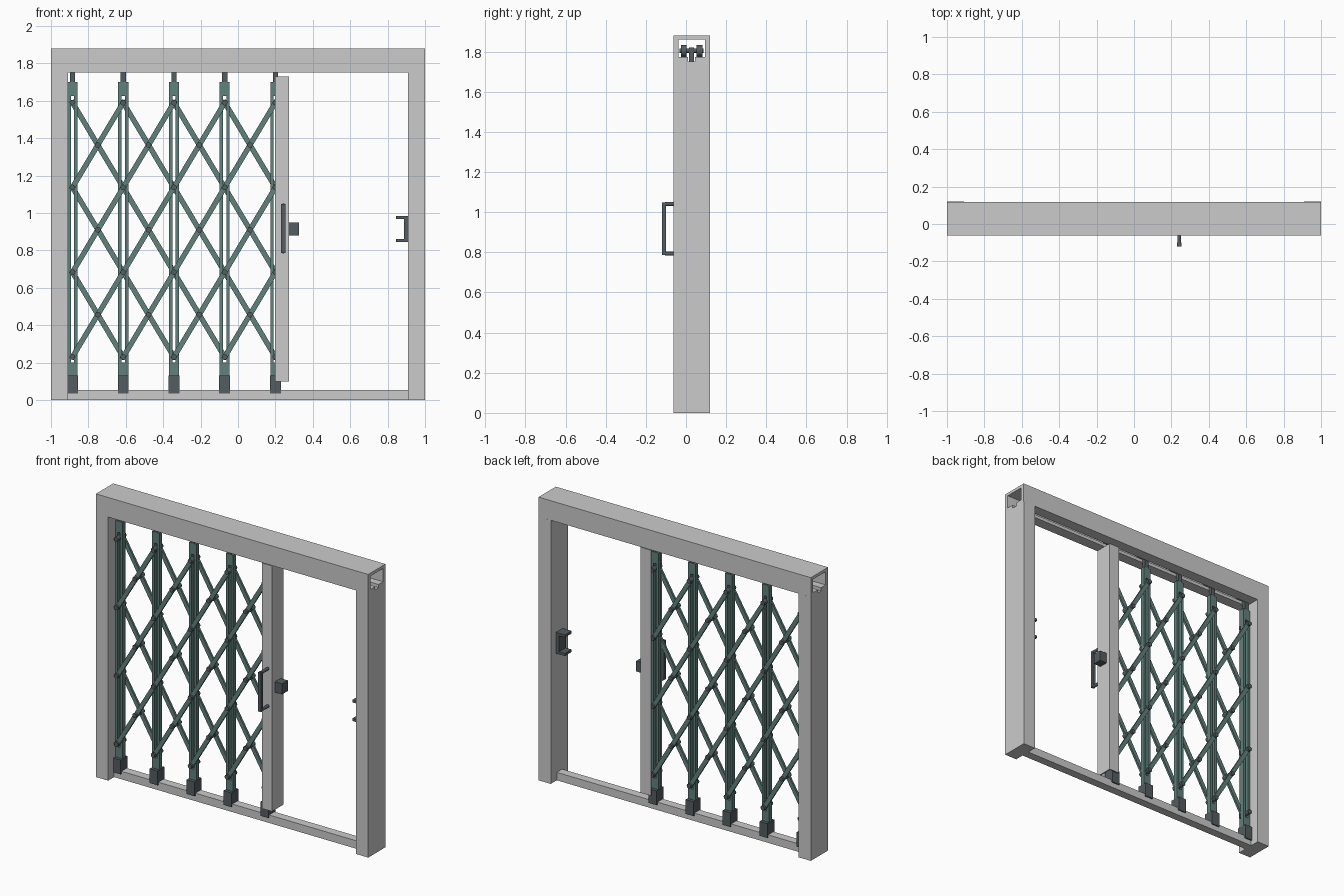
import bpy, bmesh, math
from mathutils import Matrix, Vector

if "Cube" in bpy.data.objects:
    bpy.data.objects.remove(bpy.data.objects["Cube"])

YC = 0.028                      # depth centre of the gate
Y0, Y1 = -0.062, 0.119          # frame front and back


def material(name, rgb):
    m = bpy.data.materials.new(name)
    m.diffuse_color = (*rgb, 1)
    m.use_nodes = True
    m.node_tree.nodes["Principled BSDF"].inputs["Base Color"].default_value = m.diffuse_color
    return m


TEAL = material("teal_steel", (0.12, 0.22, 0.20))
DARK = material("dark_steel", (0.09, 0.11, 0.12))


def finish(bm, name, mat=None, smooth=False):
    bmesh.ops.recalc_face_normals(bm, faces=bm.faces)
    me = bpy.data.meshes.new(name)
    bm.to_mesh(me)
    bm.free()
    ob = bpy.data.objects.new(name, me)
    bpy.context.collection.objects.link(ob)
    if mat:
        me.materials.append(mat)
    if smooth:
        bpy.ops.object.select_all(action='DESELECT')
        ob.select_set(True)
        bpy.context.view_layer.objects.active = ob
        bpy.ops.object.shade_smooth_by_angle(angle=math.radians(35))
    return ob


def box(bm, x0, x1, y0, y1, z0, z1):
    m = Matrix.Translation(((x0 + x1) / 2, (y0 + y1) / 2, (z0 + z1) / 2))
    bmesh.ops.create_cube(bm, size=1, matrix=m @ Matrix.Diagonal((x1 - x0, y1 - y0, z1 - z0, 1)))


def cyl(bm, a, b, r, n=16):
    a, b = Vector(a), Vector(b)
    rot = (b - a).to_track_quat('Z', 'Y').to_matrix().to_4x4()
    bmesh.ops.create_cone(bm, cap_ends=True, segments=n, radius1=r, radius2=r,
                          depth=(b - a).length, matrix=Matrix.Translation((a + b) / 2) @ rot)


def extrude(bm, pts, vec):
    f = bm.faces.new([bm.verts.new(p) for p in pts])
    r = bmesh.ops.extrude_face_region(bm, geom=[f])
    bmesh.ops.translate(bm, vec=vec, verts=[v for v in r['geom'] if isinstance(v, bmesh.types.BMVert)])


# Header: channel with a slot along its underside
bm = bmesh.new()
half = [(0.018, 1.75), (0.0905, 1.75), (0.0905, 1.88)]
inner = [(0.0655, 1.86), (0.0655, 1.772), (0.018, 1.772)]
prof = half + [(-y, z) for y, z in reversed(half)]
prof += [(-y, z) for y, z in reversed(inner)] + inner
extrude(bm, [(-1, YC + y, z) for y, z in prof], (2, 0, 0))
finish(bm, "header_channel")

# Side posts and floor rail
for s, name in ((-1, "left_post"), (1, "right_post")):
    bm = bmesh.new()
    box(bm, *sorted((s, s * 0.91)), Y0, Y1, 0, 1.75)
    finish(bm, name)
bm = bmesh.new()
box(bm, -0.91, 0.91, YC - 0.028, YC + 0.028, 0, 0.053)
finish(bm, "floor_rail")

# Slotted pickets with shoes and top trolleys
X0, DX, Z0, DZ = -0.885, 1.085 / 8, 0.23, 1.36 / 6
for k in range(5):
    x = X0 + 2 * DX * k
    bm = bmesh.new()
    for s in (-1, 1):
        box(bm, *sorted((x + s * 0.009, x + s * 0.027)), YC - 0.015, YC + 0.015, 0.12, 1.70)
    for z0, z1 in ((0.12, 0.20), (1.625, 1.70)):
        box(bm, x - 0.009, x + 0.009, YC - 0.015, YC + 0.015, z0, z1)
    finish(bm, f"picket_{k}", TEAL)

    bm = bmesh.new()
    box(bm, x - 0.029, x + 0.029, YC - 0.036, YC + 0.036, 0.035, 0.13)
    finish(bm, f"picket_shoe_{k}", DARK)

    bm = bmesh.new()
    box(bm, x - 0.014, x + 0.014, YC - 0.013, YC + 0.013, 1.69, 1.82)
    cyl(bm, (x, YC - 0.06, 1.805), (x, YC + 0.06, 1.805), 0.011)
    for s in (-1, 1):
        cyl(bm, (x, YC + s * 0.025, 1.803), (x, YC + s * 0.053, 1.803), 0.03, 24)
    finish(bm, f"top_trolley_{k}", DARK, True)


# Lattice bars: rising set in front, falling set behind
def node(i, j, y):
    return Vector((X0 + DX * i, y, Z0 + DZ * j))


for name, y, flip in (("front_lattice", YC - 0.024, False), ("back_lattice", YC + 0.024, True)):
    bm = bmesh.new()
    for i, j in ((0, 0), (0, 2), (0, 4), (2, 0), (4, 0), (6, 0)):
        n = min(8 - i, 6 - j)
        a = node(i, 6 - j if flip else j, y)
        b = node(i + n, 6 - j - n if flip else j + n, y)
        d = (b - a).normalized()
        side = Vector((-d.z, 0, d.x)) * 0.014
        a, b = a - d * 0.012, b + d * 0.012
        off = Vector((0, -0.007, 0))
        extrude(bm, [a + side + off, b + side + off, b - side + off, a - side + off], (0, 0.014, 0))
    finish(bm, name, TEAL)

# Pivot pins at every crossing
bm = bmesh.new()
for i in range(9):
    for j in range(i % 2, 7, 2):
        cyl(bm, node(i, j, YC - 0.045), node(i, j, YC + 0.045), 0.015)
finish(bm, "pivot_pins", DARK, True)

# Leading stile: channel open towards the lattice
bm = bmesh.new()
w = 0.06
prof = [(0.197, -w), (0.272, -w), (0.272, w), (0.197, w),
        (0.197, w - 0.008), (0.264, w - 0.008), (0.264, 0.008 - w), (0.197, 0.008 - w)]
extrude(bm, [(x, YC + y, 0.10) for x, y in prof], (0, 0, 1.63))
finish(bm, "leading_stile")

# Pull handle
bm = bmesh.new()
box(bm, 0.231, 0.253, -0.119, -0.099, 0.787, 1.047)
for z in (0.793, 1.041):
    cyl(bm, (0.242, -0.105, z), (0.242, YC - w, z), 0.010)
finish(bm, "pull_handle", DARK, True)

# Latch block and its keeper on the right post
bm = bmesh.new()
box(bm, 0.27, 0.325, YC - 0.03, YC + 0.03, 0.88, 0.95)
finish(bm, "latch_block", DARK)
bm = bmesh.new()
prof = [(0.91, 0.845), (0.91, 0.985), (0.845, 0.985), (0.845, 0.968),
        (0.888, 0.968), (0.888, 0.862), (0.845, 0.862), (0.845, 0.845)]
extrude(bm, [(x, YC - 0.035, z) for x, z in prof], (0, 0.07, 0))
finish(bm, "latch_keeper", DARK)
